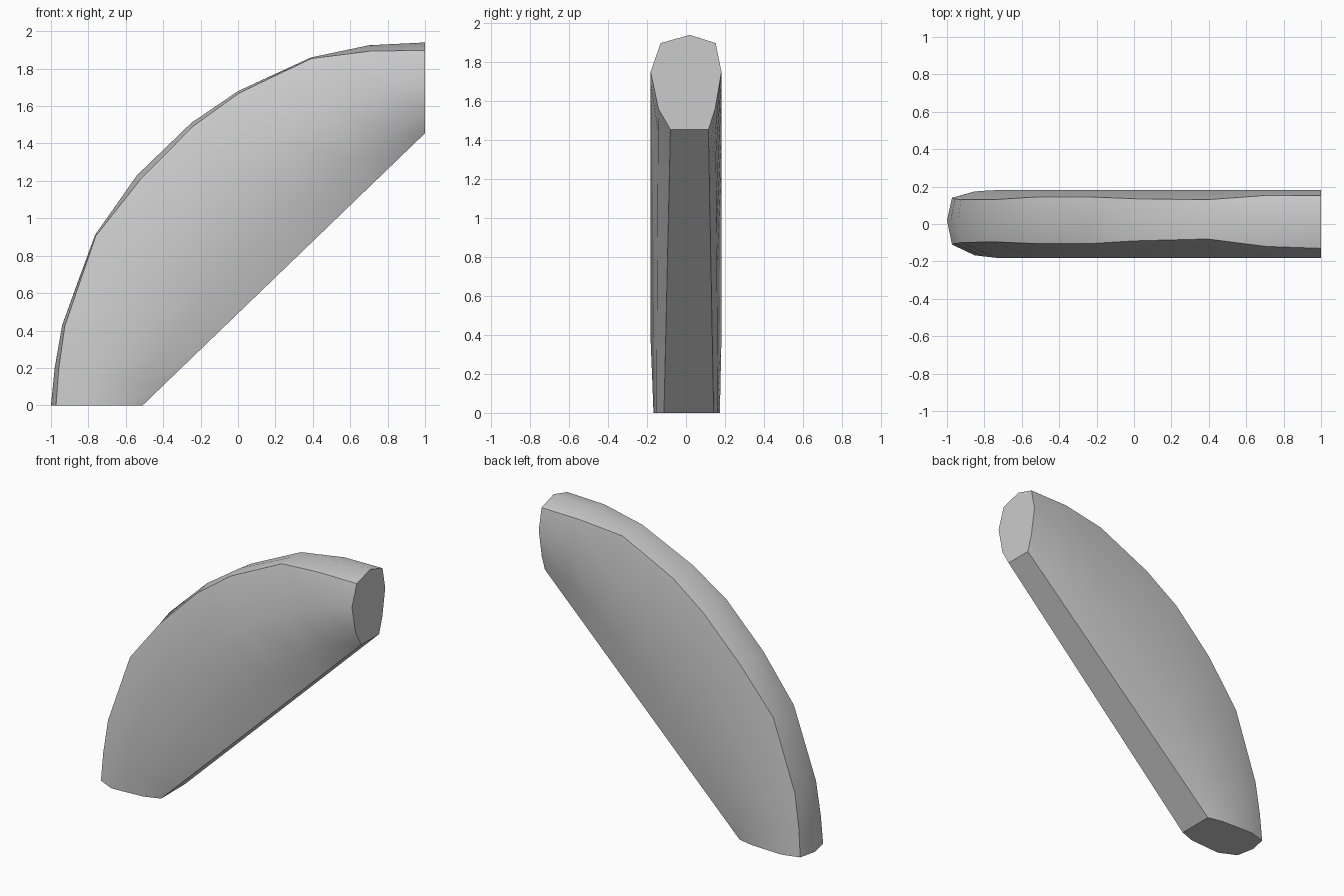
import bpy
import bmesh
from mathutils import Vector

cube = bpy.data.objects.get("Cube")
if cube:
    bpy.data.objects.remove(cube, do_unlink=True)

# Single neutral grey
grey = bpy.data.materials.new("neutral_grey")
grey.use_nodes = True
color = (0.6, 0.6, 0.6, 1)
grey.diffuse_color = color
grey.node_tree.nodes["Principled BSDF"].inputs["Base Color"].default_value = color

# Ends of the straight inner underside
INNER_LOW = Vector((-0.51, 0, 0))
INNER_HIGH = Vector((1, 0, 1.455))

# Stations along the arc: crown x, crown z, position along the underside,
# depth of the ridges below the crown, front ridge y, back ridge y
stations = [
    (-1.0, 0.0, 0.0, 0.027, -0.11, 0.14),
    (-0.98, 0.2, 0.07, 0.022, -0.105, 0.135),
    (-0.94, 0.43, 0.16, 0.015, -0.1, 0.13),
    (-0.765, 0.91, 0.31, 0.006, -0.095, 0.13),
    (-0.54, 1.23, 0.42, 0.028, -0.105, 0.145),
    (-0.25, 1.51, 0.55, 0.02, -0.105, 0.145),
    (0.0, 1.68, 0.65, 0.012, -0.09, 0.135),
    (0.39, 1.86, 0.8, 0.006, -0.08, 0.13),
    (0.7, 1.925, 0.9, 0.032, -0.12, 0.153),
    (1.0, 1.94, 1.0, 0.042, -0.13, 0.152),
]


def mix(a, b, t):
    return a + (b - a) * t


def section(bm, x, z, t, drop, front, back):
    """One nine-sided rib running from the crown to the underside."""
    outer = Vector((x, 0, z))
    inner = INNER_LOW.lerp(INNER_HIGH, t)
    ridge = drop / (outer - inner).length
    bulge = min(1, t * 6)
    outline = [
        (0, 0.02),
        (ridge, front),
        (mix(0.3, 0.39, t), mix(-0.167, -0.182, bulge)),
        (0.78, mix(-0.152, -0.142, t)),
        (1, mix(-0.113, -0.08, t)),
        (1, mix(0.142, 0.115, t)),
        (0.78, mix(0.165, 0.15, t)),
        (mix(0.3, 0.39, t), mix(0.174, 0.182, bulge)),
        (ridge, back),
    ]
    return [bm.verts.new(outer.lerp(inner, f) + Vector((0, y, 0))) for f, y in outline]


# Loft the ribs into a closed wedge with two flat cut ends
bm = bmesh.new()
ribs = [section(bm, *s) for s in stations]
for a, b in zip(ribs, ribs[1:]):
    for i in range(len(a)):
        j = (i + 1) % len(a)
        bm.faces.new((a[i], a[j], b[j], b[i]))
bm.faces.new(ribs[0])
bm.faces.new(ribs[-1])
bmesh.ops.recalc_face_normals(bm, faces=bm.faces)

mesh = bpy.data.meshes.new("curved_wedge")
bm.to_mesh(mesh)
bm.free()
mesh.materials.append(grey)
wedge = bpy.data.objects.new("curved_wedge", mesh)
bpy.context.collection.objects.link(wedge)

# Soft sides, crisp ridges and cut ends
bpy.ops.object.select_all(action="DESELECT")
wedge.select_set(True)
bpy.context.view_layer.objects.active = wedge
bpy.ops.object.shade_smooth_by_angle(angle=0.52)
